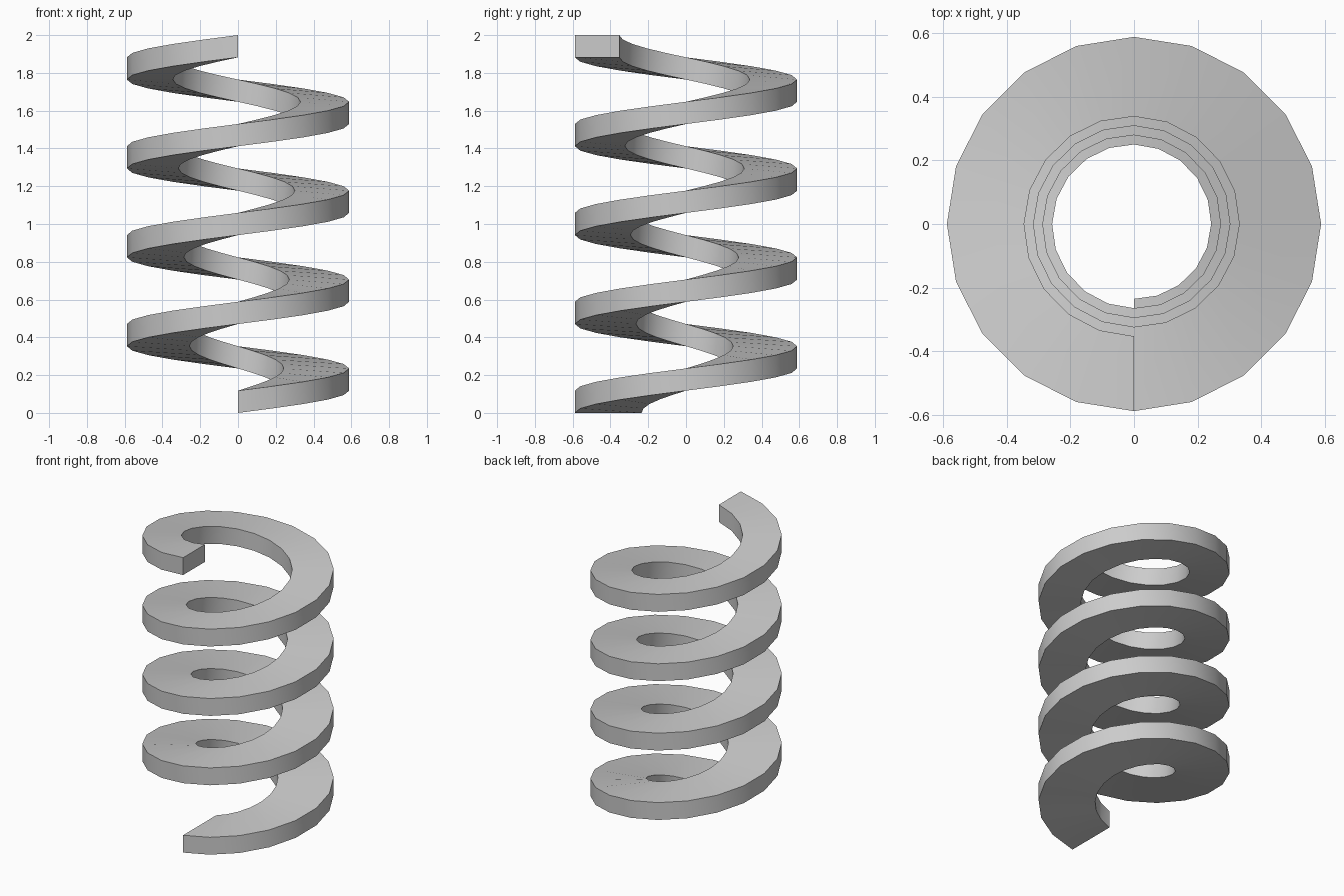
import bpy, bmesh, math

if "Cube" in bpy.data.objects:
    bpy.data.objects.remove(bpy.data.objects["Cube"])

TURNS, SIDES = 4, 20
OUTER = 10 / 17
INNER_START, INNER_END = 4 / 17, 6 / 17
THICK, PITCH = 2 / 17, 8 / 17

bm = bmesh.new()


def section(i):
    """Rectangular cross-section at step i of the helix."""
    t = i / (TURNS * SIDES)
    a = -math.pi / 2 + 2 * math.pi * i / SIDES
    z = PITCH * TURNS * t
    inner = INNER_START + (INNER_END - INNER_START) * t
    corners = ((inner, z), (OUTER, z), (OUTER, z + THICK), (inner, z + THICK))
    return [bm.verts.new((r * math.cos(a), r * math.sin(a), h)) for r, h in corners]


# Rising spiral strip with a hole that widens towards the top
rings = [section(i) for i in range(TURNS * SIDES + 1)]
for a, b in zip(rings, rings[1:]):
    for k in range(4):
        n = (k + 1) % 4
        bm.faces.new((a[k], b[k], b[n], a[n]))

# End caps
bm.faces.new(rings[0])
bm.faces.new(rings[-1][::-1])
bmesh.ops.recalc_face_normals(bm, faces=bm.faces)

mesh = bpy.data.meshes.new("spiral_ramp")
bm.to_mesh(mesh)
bm.free()
ramp = bpy.data.objects.new("spiral_ramp", mesh)
bpy.context.collection.objects.link(ramp)

# Smooth along the curve, crisp at the edges
bpy.context.view_layer.objects.active = ramp
ramp.select_set(True)
bpy.ops.object.shade_smooth_by_angle(angle=math.radians(30))
